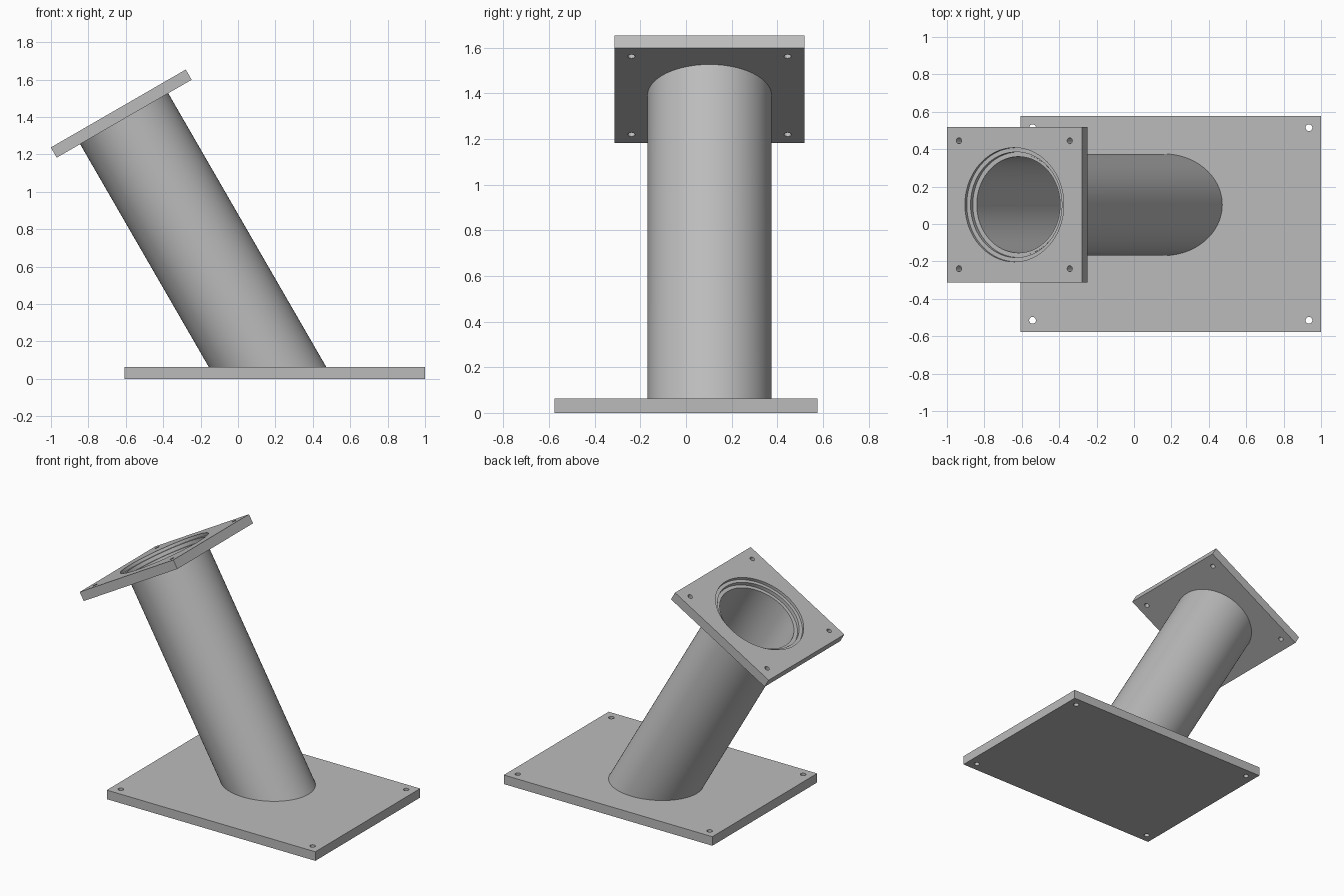
import bpy, bmesh, math
from mathutils import Matrix, Vector

if "Cube" in bpy.data.objects:
    bpy.data.objects.remove(bpy.data.objects["Cube"], do_unlink=True)

PLATE = 0.063                      # plate thickness
TILT = math.radians(-30)
R_OUT, R_IN = 0.272, 0.257         # tube radii
SEGS = 96

grey = bpy.data.materials.new("plain_grey")
grey.use_nodes = True
colour = (0.5, 0.5, 0.5, 1)
grey.diffuse_color = colour
grey.node_tree.nodes["Principled BSDF"].inputs["Base Color"].default_value = colour

# Tilted frame: origin at the centre of the flange's upper face
frame = Matrix.Translation((-0.64, 0.103, 1.445)) @ Matrix.Rotation(TILT, 4, 'Y')


def finish(name, bm):
    bmesh.ops.recalc_face_normals(bm, faces=bm.faces)
    mesh = bpy.data.meshes.new(name)
    bm.to_mesh(mesh)
    bm.free()
    mesh.materials.append(grey)
    obj = bpy.data.objects.new(name, mesh)
    bpy.context.collection.objects.link(obj)
    return obj


def smooth(obj):
    bpy.ops.object.select_all(action='DESELECT')
    obj.select_set(True)
    bpy.context.view_layer.objects.active = obj
    bpy.ops.object.shade_smooth_by_angle(angle=math.radians(30))


def box(name, size, centre):
    bm = bmesh.new()
    bmesh.ops.create_cube(bm, size=1)
    bmesh.ops.scale(bm, vec=size, verts=bm.verts)
    bmesh.ops.translate(bm, vec=centre, verts=bm.verts)
    return finish(name, bm)


def drill(obj, x, y, radius, top, bottom, segs=24):
    """Cut a round vertical hole in the object's local frame."""
    bm = bmesh.new()
    bmesh.ops.create_cone(bm, cap_ends=True, segments=segs, radius1=radius,
                          radius2=radius, depth=top - bottom,
                          matrix=Matrix.Translation((x, y, (top + bottom) / 2)))
    cutter = finish("hole_cutter", bm)
    cutter.hide_render = True
    mod = obj.modifiers.new("hole", 'BOOLEAN')
    mod.object, mod.operation, mod.solver = cutter, 'DIFFERENCE', 'EXACT'
    bpy.context.view_layer.objects.active = obj
    bpy.ops.object.modifier_apply(modifier=mod.name)
    bpy.data.objects.remove(cutter, do_unlink=True)


# Base plate with four corner holes
base = box("base_plate", (1.607, 1.154, PLATE), (0.1965, 0, PLATE / 2))
for sx in (-1, 1):
    for sy in (-1, 1):
        drill(base, 0.1965 + sx * 0.739, sy * 0.515, 0.018, 0.2, -0.2)
smooth(base)

# Tilted top flange with a stepped bore and four corner holes
flange = box("top_flange", (0.833, 0.833, PLATE), (0, 0, -PLATE / 2))
for radius, bottom in ((0.305, -0.02), (0.282, -0.045), (0.265, -0.2)):
    drill(flange, 0, 0, radius, 0.1, bottom, SEGS)
for sx in (-1, 1):
    for sy in (-1, 1):
        drill(flange, sx * 0.342, sy * 0.342, 0.016, 0.1, -0.2)
flange.matrix_world = frame
smooth(flange)

# Leaning hollow tube, its lower end cut level with the base plate
bm = bmesh.new()
axis = frame.to_3x3() @ Vector((0, 0, 1))


def ring(radius, at_base):
    verts = []
    for i in range(SEGS):
        a = math.tau * i / SEGS
        p = frame @ Vector((radius * math.cos(a), radius * math.sin(a), -0.044))
        if at_base:
            p -= axis * ((p.z - PLATE + 0.001) / axis.z)
        verts.append(bm.verts.new(p))
    return verts


rings = [ring(R_OUT, True), ring(R_OUT, False), ring(R_IN, False), ring(R_IN, True)]
for k, lower in enumerate(rings):
    upper = rings[(k + 1) % 4]
    for i in range(SEGS):
        j = (i + 1) % SEGS
        bm.faces.new((lower[i], lower[j], upper[j], upper[i]))
smooth(finish("leaning_tube", bm))
